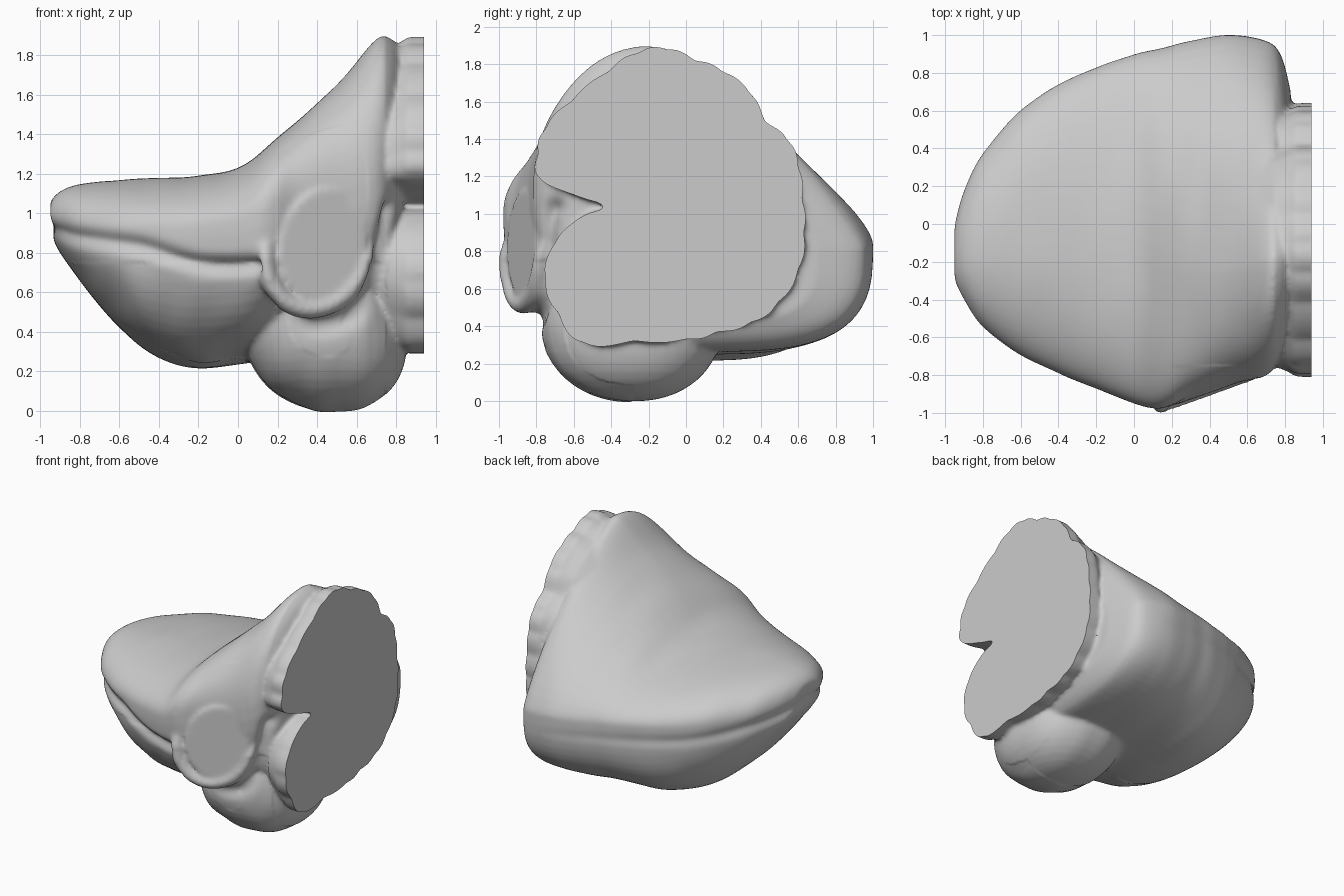
import bpy, bmesh, math
from mathutils import Vector, kdtree, noise

if "Cube" in bpy.data.objects:
    bpy.data.objects.remove(bpy.data.objects["Cube"])


def spline(pts, sub, closed=False):
    """Catmull-Rom through points of any dimension."""
    n, out = len(pts), []
    for i in range(n if closed else n - 1):
        idx = [i - 1, i, i + 1, i + 2]
        a, b, c, d = [pts[k % n] if closed else pts[min(max(k, 0), n - 1)] for k in idx]
        for s in range(sub):
            t = s / sub
            out.append([0.5 * (2 * q + (r - p) * t + (2 * p - 5 * q + 4 * r - u) * t * t
                        + (3 * q - p - 3 * r + u) * t ** 3) for p, q, r, u in zip(a, b, c, d)])
    if not closed:
        out.append(list(pts[-1]))
    return out


def loft(bm, rings, closed=False):
    """Skin a row of closed rings, capped unless the row itself is closed."""
    vr = [[bm.verts.new(p) for p in r] for r in rings]
    n, m = len(vr[0]), len(vr)
    for i in range(m if closed else m - 1):
        a, b = vr[i], vr[(i + 1) % m]
        for j in range(n):
            bm.faces.new((a[j], a[(j + 1) % n], b[(j + 1) % n], b[j]))
    if not closed:
        bm.faces.new(vr[0])
        bm.faces.new(vr[-1][::-1])


bm = bmesh.new()

# main body: x, y min, y max, front z, back z, top, bottom, crest y, back and front roundness
rows = [
    (-0.95, -0.30, 0.00, 0.98, 0.96, 1.06, 0.90, -0.15, 2.1, 2.1),
    (-0.90, -0.40, 0.18, 0.96, 0.95, 1.11, 0.80, -0.15, 2.1, 2.1),
    (-0.80, -0.55, 0.38, 0.93, 0.93, 1.15, 0.66, -0.15, 2.1, 2.0),
    (-0.60, -0.70, 0.60, 0.91, 0.91, 1.17, 0.42, -0.15, 2.1, 2.0),
    (-0.40, -0.79, 0.74, 0.92, 0.89, 1.18, 0.27, -0.15, 2.0, 2.0),
    (-0.20, -0.87, 0.83, 0.93, 0.88, 1.19, 0.215, -0.18, 1.9, 2.1),
    (0.00, -0.95, 0.90, 0.95, 0.87, 1.23, 0.235, -0.20, 1.8, 2.3),
    (0.15, -0.98, 0.93, 1.01, 0.86, 1.34, 0.25, -0.25, 1.7, 2.5),
    (0.30, -0.91, 0.97, 1.05, 0.85, 1.47, 0.25, -0.28, 1.55, 2.5),
    (0.50, -0.85, 1.00, 1.08, 0.84, 1.65, 0.26, -0.27, 1.42, 2.3),
    (0.70, -0.80, 0.97, 1.14, 0.82, 1.88, 0.28, -0.20, 1.26, 2.1),
    (0.78, -0.70, 0.89, 1.24, 0.80, 1.88, 0.33, -0.18, 1.26, 2.0),
    (0.83, -0.55, 0.70, 1.28, 0.80, 1.82, 0.42, -0.15, 1.3, 2.0),
]
body = []
for x, y0, y1, zf, zb, zt, zl, yc, nb, nf in spline(rows, 5):
    ring = []
    for k in range(64):
        a = 2 * math.pi * (k + 0.5) / 64
        c, s = math.cos(a), math.sin(a)
        low = 2.6 + 0.6 * min(max(x + 0.4, 0), 1)
        n = (nb if c > 0 else nf) if s > 0 else (low if c > 0 else 2.35)
        mid, edge, zm = (yc if s > 0 else 0.08), (y1 if c > 0 else y0), (zb if c > 0 else zf)
        mid = min(max(mid, y0), y1)
        ring.append((x, mid + (edge - mid) * abs(c) ** (2 / n),
                     zm + ((zt if s > 0 else zl) - zm) * abs(s) ** (2 / n)))
    body.append(ring)
loft(bm, body)

# lower rounded lobe, slightly boxier than an ellipsoid, leaning into the body
ball = bmesh.ops.create_uvsphere(bm, u_segments=48, v_segments=24, radius=1)["verts"]
for v in ball:
    p = v.co / sum(abs(t) ** 2.3 for t in v.co) ** (1 / 2.3)
    v.co = Vector((0.43 + 0.42 * p.x - 0.05 * p.z, -0.29 + 0.49 * p.y + 0.02 * p.y * p.z,
                   0.43 + 0.43 * p.z))

# cut stump with a scalloped, notched outline (y, z)
outline = [(-0.1, 1.89), (0.05, 1.83), (0.2, 1.77), (0.35, 1.65), (0.43, 1.5), (0.55, 1.4),
           (0.61, 1.25), (0.63, 1.08), (0.64, 0.9), (0.61, 0.7), (0.5, 0.52), (0.35, 0.41),
           (0.17, 0.36), (0, 0.32), (-0.28, 0.31), (-0.55, 0.3), (-0.69, 0.46), (-0.76, 0.65),
           (-0.71, 0.84), (-0.57, 0.98), (-0.43, 1.04), (-0.6, 1.1), (-0.79, 1.19),
           (-0.80, 1.32), (-0.76, 1.46), (-0.62, 1.61), (-0.42, 1.77), (-0.26, 1.87)]
loop = spline(outline, 12, True)
stump = []
for x, k, amp in ((0.62, 0.80, 0), (0.74, 0.92, 0), (0.82, 0.965, 0.005), (0.86, 0.995, 0.018),
                  (1.0, 0.995, 0.02)):
    ring = []
    for i, (y, z) in enumerate(loop):
        f = k + amp * (abs(math.sin(math.pi * i / 12)) - 0.6)
        ring.append((x, -0.08 + (y + 0.08) * f, 1.08 + (z - 1.08) * f))
    stump.append(ring)
loft(bm, stump)


# oval cut disc on the front, with a raised rim that sinks in at the top
def slant(x):
    return -0.965 + 0.36 * (x - 0.2)


disc, rim = [], []
for depth in (0, 0.35):
    ring = []
    for k in range(48):
        a = 2 * math.pi * k / 48
        x = 0.43 + 0.215 * math.cos(a) + 0.03 * math.sin(a)
        ring.append((x, slant(x) + depth, 0.845 + 0.28 * math.sin(a)))
    disc.append(ring)
loft(bm, disc)
for k in range(64):
    a = 2 * math.pi * k / 64
    dx, dz = math.cos(a), math.sin(a)
    ring = []
    for j in range(12):
        b = 2 * math.pi * j / 12
        r = 0.06 * math.cos(b)
        x = 0.415 + (0.265 + r) * dx + 0.04 * dz
        ring.append((x, slant(x) + 0.07 + 0.09 * math.sin(b) + 0.10 * max(dz + 0.2, 0),
                     0.84 + (0.325 + r) * dz))
    rim.append(ring)
loft(bm, rim, True)

bmesh.ops.recalc_face_normals(bm, faces=bm.faces)
mesh = bpy.data.meshes.new("sculpted_lobe")
bm.to_mesh(mesh)
bm.free()
obj = bpy.data.objects.new("sculpted_lobe", mesh)
bpy.context.scene.collection.objects.link(obj)

# fuse the parts into one skin
rem = obj.modifiers.new("fuse", "REMESH")
rem.mode, rem.voxel_size = "VOXEL", 0.014
sm = obj.modifiers.new("soften", "SMOOTH")
sm.factor, sm.iterations = 0.5, 10
fused = bpy.data.meshes.new_from_object(obj.evaluated_get(bpy.context.evaluated_depsgraph_get()))
obj.modifiers.clear()
obj.data = fused

bm = bmesh.new()
bm.from_mesh(fused)


def crease(path, depth, width, fade):
    """Press a soft groove along a path near the surface."""
    pts = spline(path, 20)
    tree = kdtree.KDTree(len(pts))
    for i, p in enumerate(pts):
        tree.insert(p, i)
    tree.balance()
    bm.normal_update()
    moves = []
    for v in bm.verts:
        _, i, d = tree.find(v.co)
        if d < 3 * width:
            f = 1 - fade * i / len(pts)
            moves.append((v, v.normal * (-depth * f * math.exp(-(d / width) ** 2))))
    for v, m in moves:
        v.co += m


# fold between upper and lower lobes, and the channel beside the disc
crease([(0.08, -0.95, 0.73), (-0.2, -0.86, 0.74), (-0.5, -0.75, 0.83), (-0.8, -0.53, 0.88),
        (-0.94, -0.15, 0.93), (-0.84, 0.3, 0.88), (-0.5, 0.68, 0.8), (0, 0.9, 0.76),
        (0.5, 0.99, 0.72)], 0.045, 0.045, 0.97)
crease([(0.86, -0.7, 1.05), (0.76, -0.72, 1.0), (0.71, -0.74, 0.8), (0.64, -0.78, 0.52),
        (0.4, -0.82, 0.42), (0.15, -0.85, 0.46)], 0.05, 0.05, 0.5)

# faint uneven folds, stronger under the front
bm.normal_update()
for v in bm.verts:
    amp = 0.016 if v.co.y < -0.3 and v.co.z < 0.75 else 0.005
    if v.co.x < 0.75 and not (0.2 < v.co.x < 0.65 and v.co.y < -0.75):
        p = Vector((v.co.x * 6, v.co.y * 2.5, v.co.z * 3))
        v.co += v.normal * amp * noise.noise(p)

# flat cut across the stump
cut = bmesh.ops.bisect_plane(bm, geom=bm.verts[:] + bm.edges[:] + bm.faces[:],
                             plane_co=(0.94, 0, 0), plane_no=(1, 0, 0), clear_outer=True)
edges = [e for e in cut["geom_cut"] if isinstance(e, bmesh.types.BMEdge)]
bmesh.ops.triangle_fill(bm, edges=edges, use_beauty=True)
bmesh.ops.recalc_face_normals(bm, faces=bm.faces)
bm.to_mesh(fused)
bm.free()

bpy.context.view_layer.objects.active = obj
obj.select_set(True)
bpy.ops.object.shade_smooth_by_angle(angle=math.radians(45))
